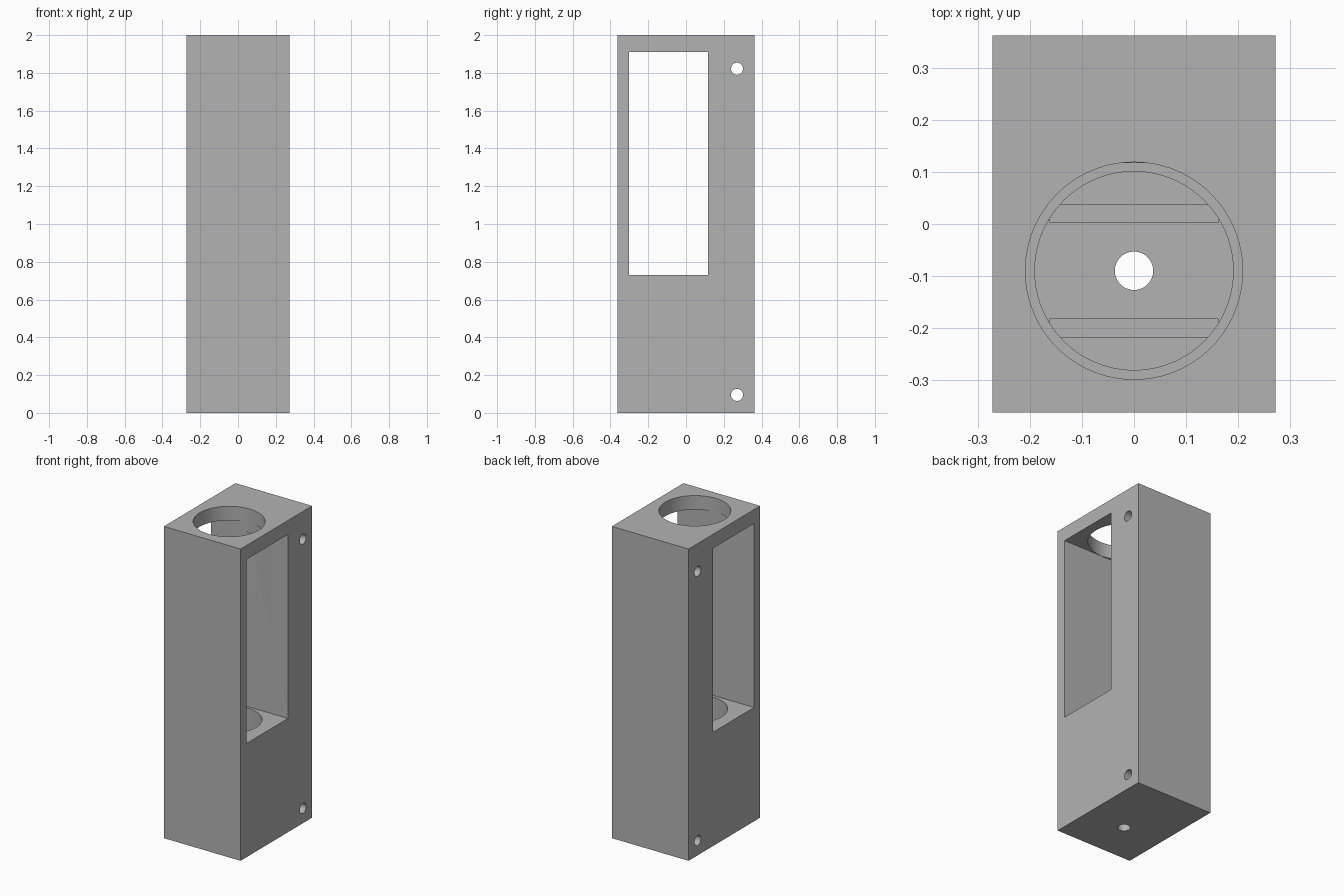
import bpy
import math

default = bpy.data.objects.get("Cube")
if default:
    bpy.data.objects.remove(default, do_unlink=True)

grey = bpy.data.materials.new("plain grey")
grey.use_nodes = True
grey.diffuse_color = (0.45, 0.45, 0.45, 1)
grey.node_tree.nodes["Principled BSDF"].inputs["Base Color"].default_value = grey.diffuse_color


def box(name, low, high):
    """Box between two opposite corners."""
    bpy.ops.mesh.primitive_cube_add(size=1, location=[(a + b) / 2 for a, b in zip(low, high)])
    ob = bpy.context.object
    ob.name = name
    ob.scale = [b - a for a, b in zip(low, high)]
    bpy.ops.object.transform_apply(location=True, rotation=True, scale=True)
    ob.data.materials.append(grey)
    return ob


def rod(name, radius, length, centre, axis="Z", sides=96):
    """Cylinder along Z or X."""
    turn = (0, math.pi / 2, 0) if axis == "X" else (0, 0, 0)
    bpy.ops.mesh.primitive_cylinder_add(vertices=sides, radius=radius, depth=length,
                                        location=centre, rotation=turn)
    ob = bpy.context.object
    ob.name = name
    bpy.ops.object.transform_apply(location=True, rotation=True, scale=True)
    ob.data.materials.append(grey)
    return ob


def cut(body, cutter):
    """Subtract the cutter and discard it."""
    cutter.hide_render = True
    mod = body.modifiers.new("cut", "BOOLEAN")
    mod.operation = "DIFFERENCE"
    mod.solver = "EXACT"
    mod.object = cutter
    bpy.ops.object.select_all(action="DESELECT")
    body.select_set(True)
    bpy.context.view_layer.objects.active = body
    bpy.ops.object.modifier_apply(modifier=mod.name)
    bpy.data.objects.remove(cutter, do_unlink=True)


HALF_X, HALF_Y = 0.272, 0.3625
BORE_Y = -0.09
FLOOR = 0.09

# Tall housing block
body = box("housing", (-HALF_X, -HALF_Y, 0), (HALF_X, HALF_Y, 2))

# Side-to-side window
cut(body, box("window_cutter", (-0.5, -0.301, 0.73), (0.5, 0.117, 1.91)))

# Wide opening in the top, narrower pocket below the window
cut(body, rod("top_opening_cutter", 0.209, 0.3, (0, BORE_Y, 2)))
cut(body, rod("pocket_cutter", 0.191, 0.8 - FLOOR, (0, BORE_Y, (0.8 + FLOOR) / 2)))

# Pair of shallow slots in the pocket floor
for side in (-1, 1):
    ys = sorted((BORE_Y + side * 0.0925, BORE_Y + side * 0.127))
    cut(body, box("slot_cutter", (-0.163, ys[0], FLOOR - 0.03), (0.163, ys[1], FLOOR + 0.02)))

# Drain hole through the base
cut(body, rod("base_hole_cutter", 0.037, 0.4, (0, BORE_Y, 0), sides=48))

# Mounting holes through the rear wall
for z in (0.095, 1.822):
    cut(body, rod("mount_hole_cutter", 0.032, 1, (0, 0.27, z), "X", 48))

bpy.ops.object.shade_smooth_by_angle(angle=math.radians(30))
